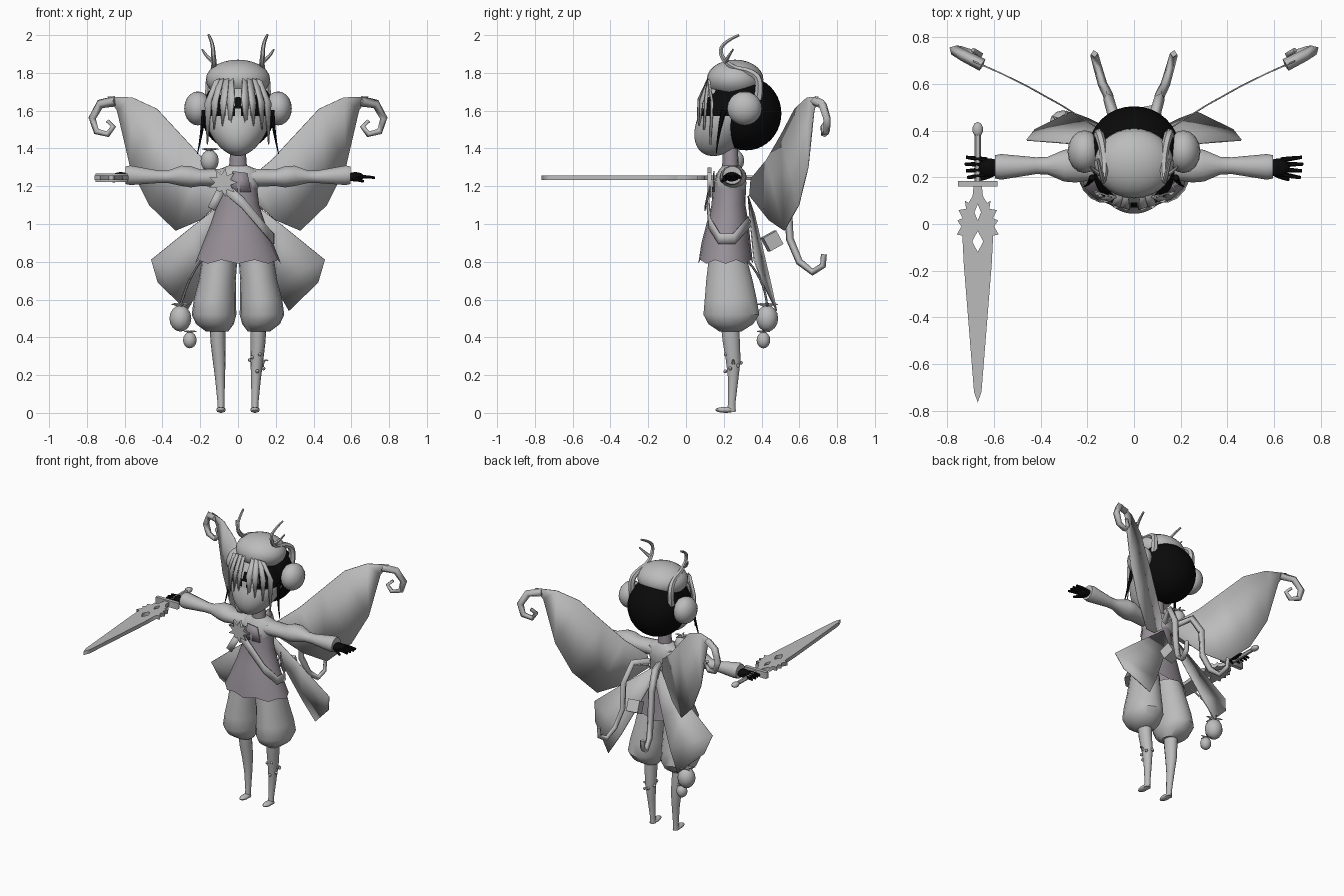
import bpy, bmesh, math
from mathutils import Vector

if "Cube" in bpy.data.objects:
    bpy.data.objects.remove(bpy.data.objects["Cube"])


def material(name, rgb):
    m = bpy.data.materials.new(name)
    m.use_nodes = True
    m.diffuse_color = (*rgb, 1)
    m.node_tree.nodes["Principled BSDF"].inputs["Base Color"].default_value = (*rgb, 1)
    return m


PALE = material("pale grey", (0.5, 0.5, 0.5))
BLACK = material("black", (0.003, 0.003, 0.003))
DRESS = material("mauve grey", (0.31, 0.28, 0.31))


def finish(name, bm, mat, angle=40):
    bmesh.ops.recalc_face_normals(bm, faces=bm.faces)
    me = bpy.data.meshes.new(name)
    bm.to_mesh(me)
    bm.free()
    ob = bpy.data.objects.new(name, me)
    bpy.context.collection.objects.link(ob)
    me.materials.append(mat)
    bpy.ops.object.select_all(action='DESELECT')
    bpy.context.view_layer.objects.active = ob
    ob.select_set(True)
    if angle:
        bpy.ops.object.shade_smooth_by_angle(angle=math.radians(angle))
    return ob


def ball(name, c, r, mat, seg=20, rings=12, warp=None):
    bm = bmesh.new()
    bmesh.ops.create_uvsphere(bm, u_segments=seg, v_segments=rings, radius=1)
    for v in bm.verts:
        v.co = Vector([c[i] + v.co[i] * r[i] for i in range(3)])
        if warp:
            warp(v.co)
    return finish(name, bm, mat)


# Elliptical rings (t, centre u, centre v, radius u, radius v) joined along z or x
def loft(name, stations, mat, axis="z", sides=16, sign=1, caps=True, hem=0):
    bm = bmesh.new()
    rings = []
    for k, (t, cu, cv, ru, rv) in enumerate(stations):
        ring = []
        for i in range(sides):
            a = 2 * math.pi * i / sides
            u, v = cu + ru * math.cos(a), cv + rv * math.sin(a)
            drop = hem * (i % 2) if k == len(stations) - 1 else 0
            p = (sign * u, v, t + drop) if axis == "z" else (sign * t, u, v)
            ring.append(bm.verts.new(p))
        rings.append(ring)
    for a, b in zip(rings, rings[1:]):
        for i in range(sides):
            j = (i + 1) % sides
            bm.faces.new((a[i], a[j], b[j], b[i]))
    if caps:
        bm.faces.new(rings[0])
        bm.faces.new(rings[-1])
    return finish(name, bm, mat)


def curve_mesh(name, cu, mat, angle):
    tmp = bpy.data.objects.new(name + "_curve", cu)
    bpy.context.collection.objects.link(tmp)
    me = bpy.data.meshes.new_from_object(tmp.evaluated_get(bpy.context.evaluated_depsgraph_get()))
    bpy.data.objects.remove(tmp)
    bm = bmesh.new()
    bm.from_mesh(me)
    return finish(name, bm, mat, angle)


# Tapered tube through points
def tube(name, pts, radii, mat, sign=1, smooth=True):
    cu = bpy.data.curves.new(name, 'CURVE')
    cu.dimensions = '3D'
    cu.bevel_depth = 1
    cu.bevel_resolution = 1 if smooth else 0
    cu.use_fill_caps = True
    cu.resolution_u = 4
    sp = cu.splines.new('NURBS' if smooth else 'POLY')
    sp.points.add(len(pts) - 1)
    for k, (p, q) in enumerate(zip(sp.points, pts)):
        p.co = (sign * q[0], q[1], q[2], 1)
        f = k / (len(pts) - 1)
        p.radius = radii[0] * (1 - f) + radii[1] * f
    if smooth:
        sp.order_u = 3
        sp.use_endpoint_u = True
    return curve_mesh(name, cu, mat, 50 if smooth else 0)


# Thin sheet between two edges
def sheet(name, edge_a, edge_b, mat, sign=1, thick=0.006):
    bm = bmesh.new()
    a, b = [[bm.verts.new((sign * p[0], p[1], p[2])) for p in e] for e in (edge_a, edge_b)]
    for i in range(len(a) - 1):
        bm.faces.new((a[i], a[i + 1], b[i + 1], b[i]))
    ob = finish(name, bm, mat, 25)
    mod = ob.modifiers.new("thickness", 'SOLIDIFY')
    mod.thickness = thick
    mod.offset = 0
    return ob


# Flat outline with optional holes, extruded
def plate(name, outlines, thick, mat, loc, rot=(0, 0, 0)):
    cu = bpy.data.curves.new(name, 'CURVE')
    cu.dimensions = '2D'
    cu.fill_mode = 'BOTH'
    cu.extrude = thick / 2
    for o in outlines:
        sp = cu.splines.new('POLY')
        sp.points.add(len(o) - 1)
        for p, q in zip(sp.points, o):
            p.co = (q[0], q[1], 0, 1)
        sp.use_cyclic_u = True
    ob = curve_mesh(name, cu, mat, 0)
    ob.location, ob.rotation_euler = loc, rot
    return ob


# Head with a pointed forward chin and painted dark hair gaps
def chin(co):
    t = max(0, (1.57 - co.z) / 0.21)
    co.y -= 0.08 * t
    co.x *= 1 - 0.2 * t


head = ball("head", (0, 0.225, 1.56), (0.175, 0.16, 0.2), PALE, 64, 48, chin)
head.data.materials.append(BLACK)
for f in head.data.polygons:
    x, y, z = abs(f.center.x), f.center.y, f.center.z
    t = 1.69 - z
    patch = x > 0.085 + 0.015 * math.sin(z * 90) and 1.57 < z < 1.76
    notch = t < 0.12 and x < 0.4 * t and not x < 0.4 * (t - 0.06)
    if y < 0.25 and (patch or notch) or y >= 0.25 and z > 1.45:
        f.material_index = 1
ball("back_hair", (0, 0.32, 1.585), (0.195, 0.185, 0.195), BLACK, 32, 20)
ball("crown_cap", (0, 0.26, 1.765), (0.17, 0.15, 0.105), PALE, 28, 14)

# Neck, dress and chest
loft("neck", [(1.4, 0, 0.235, 0.04, 0.04), (1.27, 0, 0.235, 0.05, 0.045)], DRESS)
loft("shoulders", [(1.31, 0, 0.24, 0.05, 0.045), (1.28, 0, 0.24, 0.12, 0.07),
                   (1.22, 0, 0.235, 0.12, 0.085), (1.18, 0, 0.23, 0.1, 0.086)], PALE)
loft("dress", [(1.22, 0, 0.23, 0.098, 0.088), (1.1, 0, 0.225, 0.112, 0.09), (1.0, 0, 0.22, 0.145, 0.112),
               (0.9, 0, 0.212, 0.185, 0.13), (0.79, 0, 0.21, 0.228, 0.145)], DRESS, caps=False, hem=0.02)
sheet("chest_panel", [(-0.03, 0.148, 1.28), (-0.04, 0.14, 1.17)], [(0.05, 0.148, 1.27), (0.07, 0.148, 1.17)], DRESS)
top = [(-0.06, 0.13, 1.22), (0.03, 0.12, 1.14), (0.12, 0.13, 1.03), (0.185, 0.18, 0.95), (0.19, 0.25, 0.95), (0.1, 0.33, 1.04)]
sheet("sash", top, [(x * 1.06 - 0.012, y - 0.008 if y < 0.22 else y + 0.01, z - 0.055) for x, y, z in top], PALE)
star = [((0.08 if i % 2 == 0 else 0.042) * math.cos(i * math.pi / 9),
         (0.08 if i % 2 == 0 else 0.042) * math.sin(i * math.pi / 9)) for i in range(18)]
plate("chest_star", [star], 0.02, PALE, (-0.08, 0.125, 1.22), (math.pi / 2, 0, 0))
sheet("star_ribbon", [(-0.11, 0.12, 1.19), (-0.16, 0.1, 1.09)], [(-0.07, 0.12, 1.17), (-0.12, 0.1, 1.07)], PALE)

# Upper wing edges as (x, z); depth bends backwards with x
upper = [(0.06, 1.24), (0.18, 1.34), (0.3, 1.47), (0.43, 1.61), (0.56, 1.67), (0.69, 1.675)]
lower = [(0.05, 1.15), (0.2, 1.02), (0.33, 0.965), (0.47, 1.1), (0.57, 1.3), (0.64, 1.6)]
curl = [(0.65, 1.65), (0.73, 1.635), (0.772, 1.56), (0.75, 1.49), (0.69, 1.475), (0.66, 1.515), (0.69, 1.545)]


def depth(x):
    return 0.3 + 0.75 * x - 0.25 * x * x


def low_wing(x, z):
    return (x, 0.35 - 0.179 * x + 0.318 * (1.1 - z), z)


for s, side in ((1, "left"), (-1, "right")):
    # Hair pieces
    ball(side + "_hair_bun", (s * 0.212, 0.31, 1.612), (0.073, 0.092, 0.09), PALE, 16, 10)
    tube(side + "_horn", [(0.15, 0.38, 1.66), (0.155, 0.4, 1.76), (0.135, 0.34, 1.81), (0.125, 0.245, 1.825),
                          (0.13, 0.18, 1.89), (0.135, 0.19, 1.96), (0.155, 0.28, 2.0)], (0.024, 0.007), PALE, s)
    tube(side + "_horn_branch", [(0.13, 0.21, 1.86), (0.165, 0.22, 1.88), (0.19, 0.25, 1.925)], (0.013, 0.005), PALE, s)
    tube(side + "_dark_lock", [(0.18, 0.2, 1.6), (0.19, 0.17, 1.48), (0.215, 0.16, 1.37)], (0.014, 0.002), BLACK, s)
    for k, (x, z) in enumerate([(0.04, 1.5), (0.08, 1.52), (0.125, 1.5), (0.16, 1.42)]):
        y = 0.215 - 0.155 * math.sqrt(1 - (x / 0.19) ** 2)
        sheet(f"{side}_fringe_{k}", [(x * 0.6, 0.115, 1.77), (x - 0.022, y, 1.66), (x, y - 0.005, z)],
              [(x * 0.6 + 0.03, 0.125, 1.76), (x + 0.016, y + 0.012, 1.64), (x + 0.004, y, z)], PALE, s)
    # Sleeve and hand
    loft(side + "_sleeve", [(0.06, 0.24, 1.245, 0.065, 0.05), (0.2, 0.245, 1.245, 0.06, 0.045),
                            (0.25, 0.25, 1.25, 0.072, 0.058), (0.3, 0.25, 1.255, 0.068, 0.055),
                            (0.37, 0.25, 1.25, 0.038, 0.034), (0.42, 0.25, 1.25, 0.036, 0.034),
                            (0.57, 0.245, 1.258, 0.055, 0.053), (0.595, 0.245, 1.258, 0.05, 0.048)], PALE, "x", 14, s)
    ball(side + "_palm", (s * 0.62, 0.242, 1.25), (0.048, 0.04, 0.025), BLACK, 14, 8)
    for k in range(4):
        y = 0.274 - 0.02 * k
        tube(f"{side}_finger_{k}", [(0.63, y, 1.25), (0.68, y + 0.008 - 0.006 * k, 1.252),
                                    (0.725 - 0.005 * abs(k - 1), y + 0.012 - 0.009 * k, 1.245)], (0.012, 0.007), BLACK, s)
    tube(side + "_thumb", [(0.6, 0.22, 1.245), (0.63, 0.2, 1.235), (0.665, 0.19, 1.225)], (0.014, 0.007), BLACK, s)
    # Trousers, leg and foot
    loft(side + "_trouser", [(0.83, 0.095, 0.22, 0.093, 0.1), (0.7, 0.11, 0.23, 0.098, 0.125),
                             (0.6, 0.122, 0.237, 0.112, 0.14), (0.52, 0.127, 0.24, 0.118, 0.15),
                             (0.47, 0.122, 0.237, 0.1, 0.12), (0.43, 0.11, 0.235, 0.058, 0.058)], PALE, "z", 18, s)
    loft(side + "_leg", [(0.45, 0.108, 0.235, 0.042, 0.05), (0.37, 0.106, 0.24, 0.039, 0.046),
                         (0.28, 0.1, 0.25, 0.034, 0.04), (0.18, 0.095, 0.25, 0.026, 0.028),
                         (0.05, 0.09, 0.242, 0.018, 0.02), (0.005, 0.09, 0.24, 0.02, 0.024)], PALE, "z", 14, s)
    ball(side + "_foot", (s * 0.09, 0.21, 0.016), (0.025, 0.055, 0.016), PALE, 14, 8)
    # Wings and tail ribbons
    sheet(side + "_upper_wing", [(x, depth(x), z) for x, z in upper], [(x, depth(x), z) for x, z in lower], PALE, s)
    tube(side + "_wing_curl", [(x, depth(x) + 0.008 * k, z) for k, (x, z) in enumerate(curl)], (0.028, 0.012), PALE, s, False)
    sheet(side + "_lower_wing", [low_wing(*p) for p in [(0.03, 1.15), (0.25, 0.98), (0.46, 0.81), (0.425, 0.69)]],
          [low_wing(*p) for p in [(0.02, 1.05), (0.1, 0.87), (0.19, 0.68), (0.27, 0.54)]], PALE, s)
    tube(side + "_tail_ribbon", [(0.04, 0.36, 1.2), (0.09, 0.47, 1.22), (0.11, 0.54, 1.1), (0.11, 0.55, 0.92), (0.135, 0.6, 0.8),
                                 (0.155, 0.67, 0.745), (0.17, 0.725, 0.78), (0.17, 0.73, 0.84)], (0.026, 0.016), PALE, s, False)


# Hanging berries with leaf crowns
def berry(name, c, r):
    ball(name, c, (r, r, r * 1.2), PALE, 12, 8)
    for k in range(5):
        a = k * math.tau / 5
        d = Vector((math.cos(a), math.sin(a), 0))
        base = Vector(c) + Vector((0, 0, r * 1.1))
        tube(f"{name}_leaf_{k}", [base, base + d * r * 0.5 + Vector((0, 0, r * 0.3)),
                                  base + d * r + Vector((0, 0, r * 0.15))], (r * 0.25, 0.002), PALE)


berry("large_berry", (-0.305, 0.43, 0.5), 0.058)
berry("small_berry", (-0.255, 0.41, 0.385), 0.036)
berry("shoulder_berry", (-0.15, 0.26, 1.335), 0.048)
tube("berry_cord", [(-0.2, 0.33, 0.8), (-0.27, 0.42, 0.7), (-0.305, 0.43, 0.56)], (0.006, 0.006), PALE)

# Pouch on the back
bm = bmesh.new()
bmesh.ops.create_cube(bm, size=0.08)
pouch = finish("back_pouch", bm, PALE, 0)
pouch.location, pouch.rotation_euler = (0.08, 0.455, 0.91), (0.5, 0, 0.2)

# Beads and thorns around the left shin
for k in range(7):
    a, z = k * 1.1 - 1.5, 0.22 + 0.015 * k
    p = (0.1 + 0.038 * math.cos(a), 0.25 + 0.042 * math.sin(a), z)
    ball(f"shin_bead_{k}", p, (0.01, 0.01, 0.01), PALE, 8, 6)
tube("shin_thorn", [(0.13, 0.25, 0.26), (0.145, 0.25, 0.29), (0.16, 0.25, 0.275)], (0.009, 0.002), PALE)

# Sword: half outline mirrored, with two diamond openings
half = [(0.016, 0.18), (0.022, 0.12), (0.04, 0.09), (0.055, 0.1), (0.05, 0.065), (0.082, 0.06), (0.065, 0.025),
        (0.088, 0.015), (0.07, -0.01), (0.09, -0.045), (0.066, -0.05), (0.06, -0.17), (0.016, -0.72), (0, -0.765)]
blade = half + [(-x, y) for x, y in reversed(half[:-1])]
holes = [[(w, y), (0, y + h), (-w, y), (0, y - h)] for y, w, h in ((0.05, 0.014, 0.035), (-0.075, 0.024, 0.045))]
plate("sword_blade", [blade] + holes, 0.026, PALE, (-0.67, 0, 1.245))
plate("sword_guard", [[(0.085, 0.16), (0.085, 0.185), (-0.085, 0.185), (-0.085, 0.16)]], 0.045, PALE, (-0.67, 0, 1.245))
tube("sword_grip", [(-0.67, 0.16, 1.245), (-0.67, 0.28, 1.245), (-0.67, 0.4, 1.245)], (0.015, 0.013), PALE)
ball("sword_pommel", (-0.67, 0.405, 1.245), (0.023, 0.033, 0.018), PALE, 10, 8)
